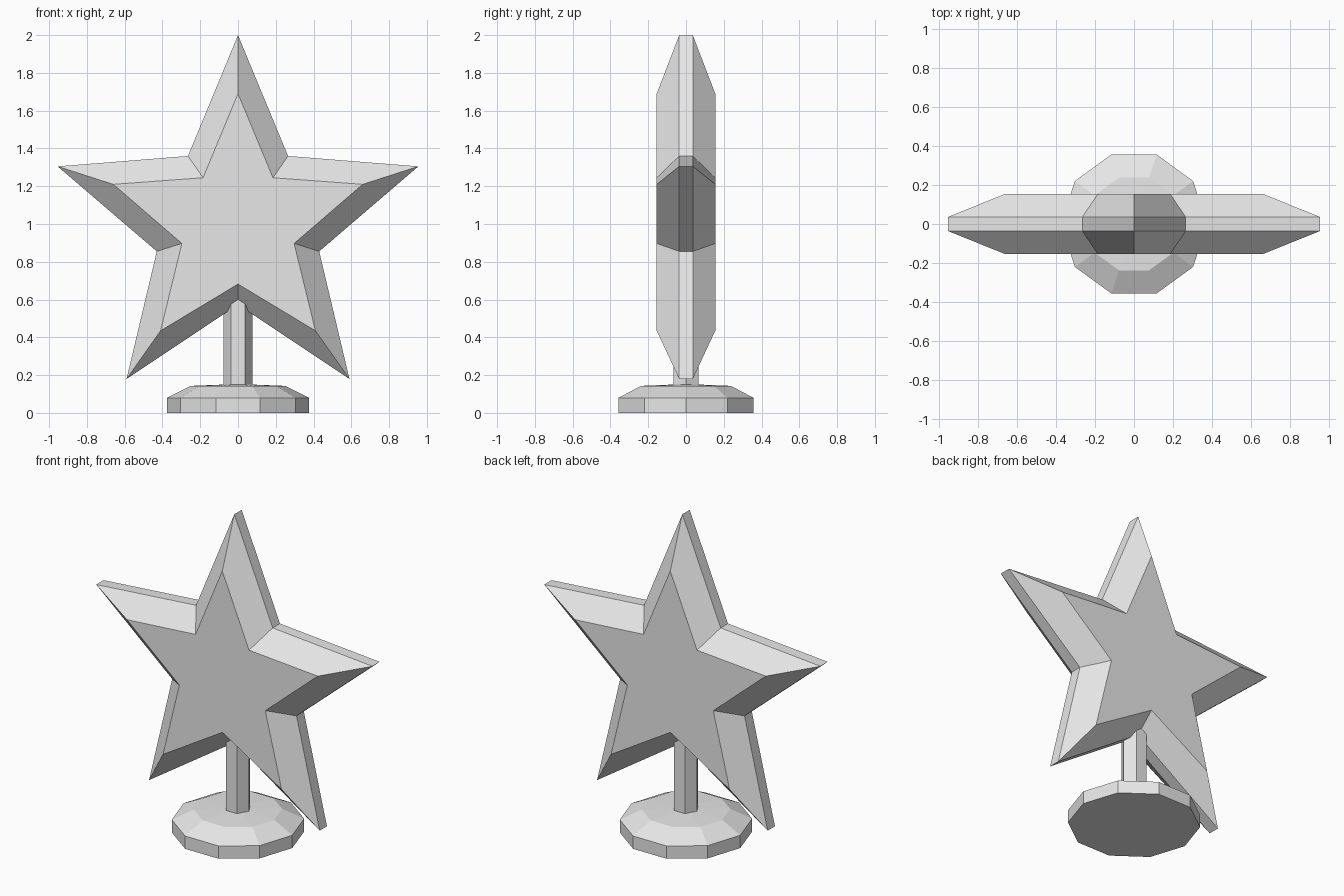
import bpy
import bmesh
from math import cos, sin, tau

cube = bpy.data.objects.get("Cube")
if cube:
    bpy.data.objects.remove(cube)

# Single grey material
grey = bpy.data.materials.new("light grey")
grey.use_nodes = True
grey.diffuse_color = (0.8, 0.8, 0.8, 1)
grey.node_tree.nodes["Principled BSDF"].inputs["Base Color"].default_value = (0.8, 0.8, 0.8, 1)


def loft(name, rings):
    """Skin closed loops of points in order and cap both ends."""
    bm = bmesh.new()
    loops = [[bm.verts.new(p) for p in ring] for ring in rings]
    for a, b in zip(loops, loops[1:]):
        n = len(a)
        for i in range(n):
            j = (i + 1) % n
            if len(b) == 1:
                bm.faces.new((a[i], a[j], b[0]))
            else:
                bm.faces.new((a[i], a[j], b[j], b[i]))
    for loop in (loops[0], loops[-1]):
        if len(loop) > 2:
            bm.faces.new(loop)
    bmesh.ops.recalc_face_normals(bm, faces=bm.faces)
    mesh = bpy.data.meshes.new(name)
    bm.to_mesh(mesh)
    bm.free()
    mesh.materials.append(grey)
    obj = bpy.data.objects.new(name, mesh)
    bpy.context.collection.objects.link(obj)
    return obj


def ring(sides, radius, z):
    return [(radius * cos(tau * i / sides), radius * sin(tau * i / sides), z)
            for i in range(sides)]


def mirrored(half, y):
    """Full star outline from its +x half, top to bottom."""
    full = half + [(-x, z) for x, z in half[-2:0:-1]]
    return [(x, y, z) for x, z in full]


# Star: narrow rim at full size, bevelled to smaller front and back faces
rim = [(0, 2.0), (0.265, 1.36), (0.955, 1.305), (0.43, 0.855), (0.59, 0.18), (0, 0.573)]
face = [(0, 1.69), (0.185, 1.245), (0.66, 1.21), (0.297, 0.897), (0.41, 0.435), (0, 0.682)]
loft("star", [mirrored(face, -0.155), mirrored(rim, -0.036),
              mirrored(rim, 0.036), mirrored(face, 0.155)])

# Ten-sided base with a chamfer and a shallow domed top
loft("base", [ring(10, 0.375, 0), ring(10, 0.375, 0.08),
              ring(10, 0.25, 0.143), [(0, 0, 0.153)]])

# Six-sided post running up into the star
loft("post", [ring(6, 0.076, 0.1), ring(6, 0.076, 0.75)])
